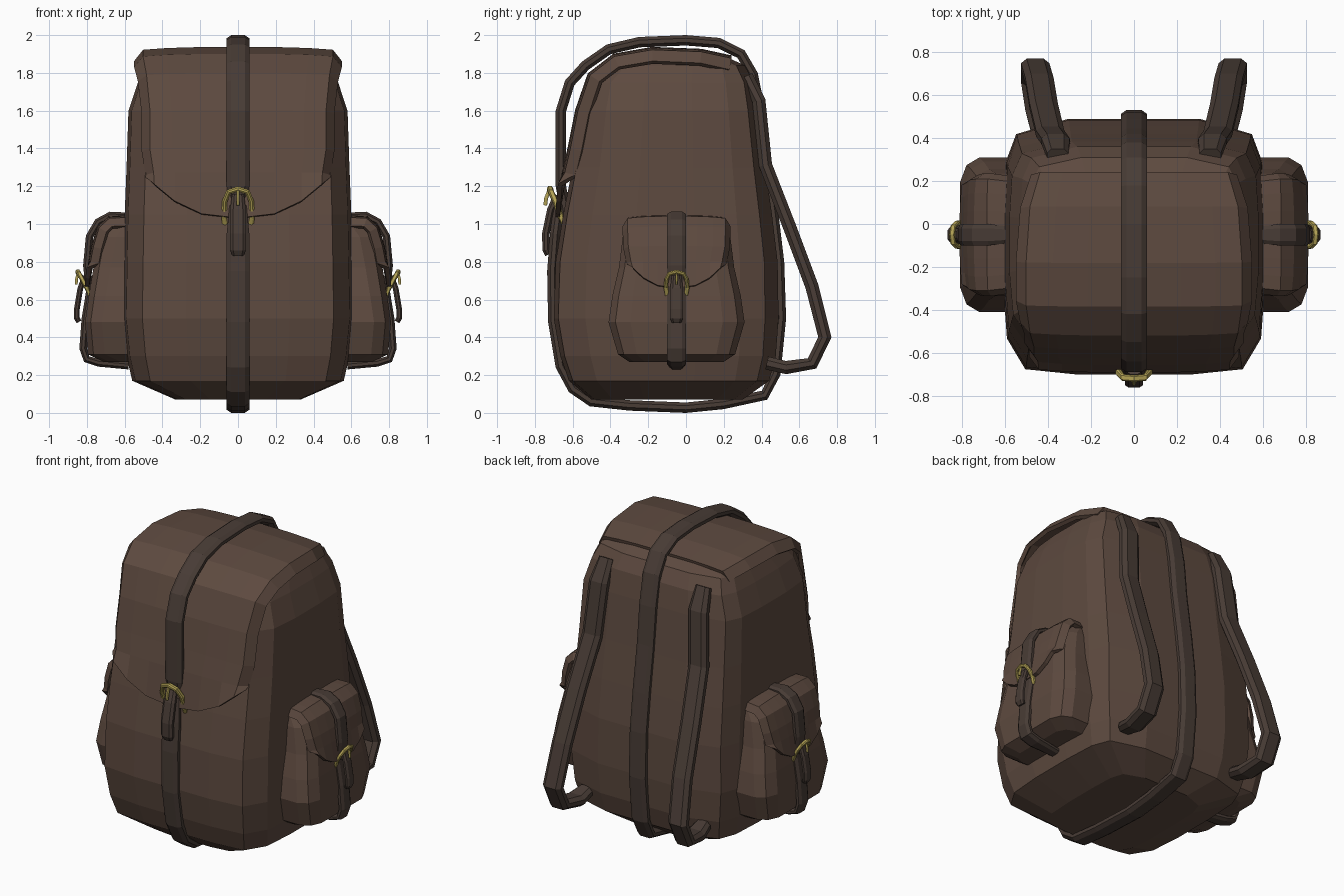
import bpy, bmesh
from mathutils import Vector as V

if "Cube" in bpy.data.objects:
    bpy.data.objects.remove(bpy.data.objects["Cube"])


def material(name, rgb):
    m = bpy.data.materials.new(name)
    m.diffuse_color = (*rgb, 1)
    m.use_nodes = True
    m.node_tree.nodes["Principled BSDF"].inputs["Base Color"].default_value = m.diffuse_color
    return m


CLOTH = material("brown_cloth", (0.11, 0.068, 0.05))
STRAP = material("dark_leather", (0.065, 0.045, 0.036))
BRASS = material("brass", (0.45, 0.36, 0.09))


def make(name, verts, faces, mat, mirror=False):
    me = bpy.data.meshes.new(name)
    me.from_pydata([tuple(v) for v in verts], [], faces)
    bm = bmesh.new()
    bm.from_mesh(me)
    bmesh.ops.recalc_face_normals(bm, faces=bm.faces)
    bm.to_mesh(me)
    bm.free()
    me.materials.append(mat)
    ob = bpy.data.objects.new(name, me)
    bpy.context.collection.objects.link(ob)
    if mirror:
        ob.modifiers.new("mirror", 'MIRROR').use_mirror_merge = False
    return ob


def loft(name, rings, mat, mirror=False):
    """Skin equal-length closed rings and cap both ends."""
    n, k = len(rings[0]), len(rings)
    faces = [(i * n + j, i * n + (j + 1) % n, (i + 1) * n + (j + 1) % n, (i + 1) * n + j)
             for i in range(k - 1) for j in range(n)]
    faces += [tuple(range(n)), tuple(range((k - 1) * n, k * n))]
    return make(name, [p for r in rings for p in r], faces, mat, mirror)


def ribbon(name, path, lateral, w, t, mat, mirror=False):
    """Sweep a chamfered strip; path is the middle of its outer face."""
    path, lat = [V(p) for p in path], V(lateral)
    prof = [(-.6, 0), (.6, 0), (1, .3), (1, .7), (.6, 1), (-.6, 1), (-1, .7), (-1, .3)]
    rings = []
    for i, p in enumerate(path):
        a, b = path[max(i - 1, 0)], path[min(i + 1, len(path) - 1)]
        inward = (b - a).cross(lat).normalized()
        s = .75 if i in (0, len(path) - 1) else 1
        rings.append([p + lat * (u * w * s) + inward * (v * t) for u, v in prof])
    return loft(name, rings, mat, mirror)


def flap(name, rows, dip, curl, place, mirror=False):
    """Curved cover from rows (a, b, half width); side edges curl inward."""
    cols = (-1, -.92, -.7, -.4, 0, .4, .7, .92, 1)
    verts = []
    for i, (a, b, hw) in enumerate(rows):
        p, q = rows[max(i - 1, 0)], rows[min(i + 1, len(rows) - 1)]
        n = V((-(q[1] - p[1]), q[0] - p[0])).normalized()
        for u in cols:
            c = curl if abs(u) == 1 else curl * .25 * abs(u) ** 3
            lift = dip * abs(u) ** 2.5 if i == len(rows) - 1 else 0
            verts.append(place(u * hw, a + n.x * c, b + n.y * c + lift))
    m = len(cols)
    faces = [(i * m + j, i * m + j + 1, (i + 1) * m + j + 1, (i + 1) * m + j)
             for i in range(len(rows) - 1) for j in range(m - 1)]
    ob = make(name, verts, faces, CLOTH, mirror)
    s = ob.modifiers.new("thickness", 'SOLIDIFY')
    s.thickness, s.offset = .025, 0


# main bag: levels (z, half width, front y, back y)
half = [(.45, -1), (.83, -.96), (.97, -.72), (1, -.3), (1, .25), (.98, .66), (.9, .88), (.5, 1)]
outline = [(0, -1)] + half + [(0, 1)] + [(-u, v) for u, v in reversed(half)]
levels = [(.07, .33, -.50, .30), (.17, .56, -.62, .44), (.30, .59, -.665, .475),
          (.50, .61, -.70, .49), (.80, .605, -.69, .485), (1.05, .60, -.65, .455),
          (1.30, .59, -.60, .42), (1.60, .58, -.555, .385), (1.75, .53, -.52, .36),
          (1.84, .49, -.42, .31), (1.90, .42, -.28, .18)]
loft("main_bag", [[(u * hx, (f + b) / 2 + v * (b - f) / 2, z) for u, v in outline]
                  for z, hx, f, b in levels], CLOTH)

# top cover
flap("top_flap", [(.24, 1.88, .47), (.08, 1.915, .52), (-.18, 1.925, .54), (-.38, 1.89, .54),
                  (-.51, 1.79, .52), (-.575, 1.6, .50), (-.615, 1.4, .50), (-.645, 1.27, .48),
                  (-.68, 1.03, .48)], .22, .07, lambda w, a, b: (w, a, b))

# strap around the whole bag
loop = [(-.65, .98), (-.69, 1.2), (-.69, 1.6), (-.64, 1.76), (-.55, 1.86), (-.42, 1.95), (-.25, 1.99),
        (0, 2), (.18, 1.985), (.31, 1.92), (.38, 1.8), (.42, 1.6), (.445, 1.35), (.49, 1.05),
        (.52, .8), (.53, .5), (.50, .2), (.43, .07), (.2, .02), (0, 0), (-.3, .012), (-.51, .035),
        (-.62, .11), (-.69, .24), (-.73, .48), (-.735, .75), (-.72, .95), (-.70, 1.1)]
ribbon("centre_strap", [(0, y, z) for y, z in loop], (1, 0, 0), .06, .055, STRAP)
ribbon("centre_strap_tongue", [(0, -.70, 1.16), (0, -.735, 1.08), (0, -.762, .95),
                               (0, -.76, .86), (0, -.745, .83)], (-1, 0, 0), .042, .04, STRAP)

# front buckle: open arch and pin
arch = [(.078, -.635, .97), (.088, -.66, 1.03), (.085, -.69, 1.12), (.06, -.715, 1.18)]
arch = [(-x, y, z) for x, y, z in arch] + [(0, -.72, 1.2)] + arch[::-1]
ribbon("front_buckle", arch, (0, -1, 0), .016, .028, BRASS)
ribbon("front_buckle_pin", [(0, -.73, 1.19), (0, -.75, 1.14), (0, -.755, 1.1)],
       (-1, 0, 0), .009, .02, BRASS)

# side pockets: levels (z, outer x, half depth)
CY = -.05
pocket = []
for z, xo, hy in [(.27, .71, .25), (.31, .795, .31), (.48, .81, .36), (.62, .79, .34),
                  (.77, .765, .305), (.93, .735, .285), (1.01, .68, .26)]:
    side = [(.54, hy), (xo - .09, hy), (xo - .03, hy * .9), (xo, hy * .68), (xo, hy * .25)]
    pocket.append([(x, CY + y, z) for x, y in side] + [(x, CY - y, z) for x, y in reversed(side)])
loft("side_pocket", pocket, CLOTH, True)
flap("side_pocket_flap", [(-.56, 1.035, .26), (-.68, 1.03, .275), (-.735, .98, .275),
                          (-.765, .88, .27), (-.78, .80, .255), (-.80, .66, .25)],
     .13, .05, lambda w, a, b: (-a, CY + w, b), True)

# pocket straps, tongues and buckles
path = [(.57, 1.06), (.68, 1.065), (.755, 1.025), (.805, .94), (.82, .78), (.805, .64), (.828, .5),
        (.84, .34), (.815, .27), (.74, .245), (.58, .23)]
ribbon("side_pocket_strap", [(x, CY, z) for x, z in path], (0, -1, 0), .05, .04, STRAP, True)
ribbon("side_pocket_tongue", [(x, CY, z) for x, z in [(.825, .73), (.85, .66), (.868, .55),
                              (.868, .5), (.855, .475)]], (0, -1, 0), .034, .03, STRAP, True)
arch = [(.785, .06, .62), (.80, .068, .66), (.825, .064, .71), (.842, .045, .745)]
arch = ([(x, CY - y, z) for x, y, z in arch] + [(.848, CY, .758)]
        + [(x, CY + y, z) for x, y, z in arch[::-1]])
ribbon("side_buckle", arch, (1, 0, 0), .013, .022, BRASS, True)
ribbon("side_buckle_pin", [(.852, CY, .75), (.862, CY, .71), (.864, CY, .68)],
       (0, -1, 0), .007, .015, BRASS, True)

# shoulder straps
ribbon("shoulder_strap", [(.355, .35, 1.80), (.365, .42, 1.66), (.39, .455, 1.32), (.42, .58, 1.0),
                          (.44, .70, .68), (.46, .77, .40), (.46, .69, .235), (.44, .53, .205),
                          (.43, .42, .23)], (1, 0, 0), .066, .07, STRAP, True)
